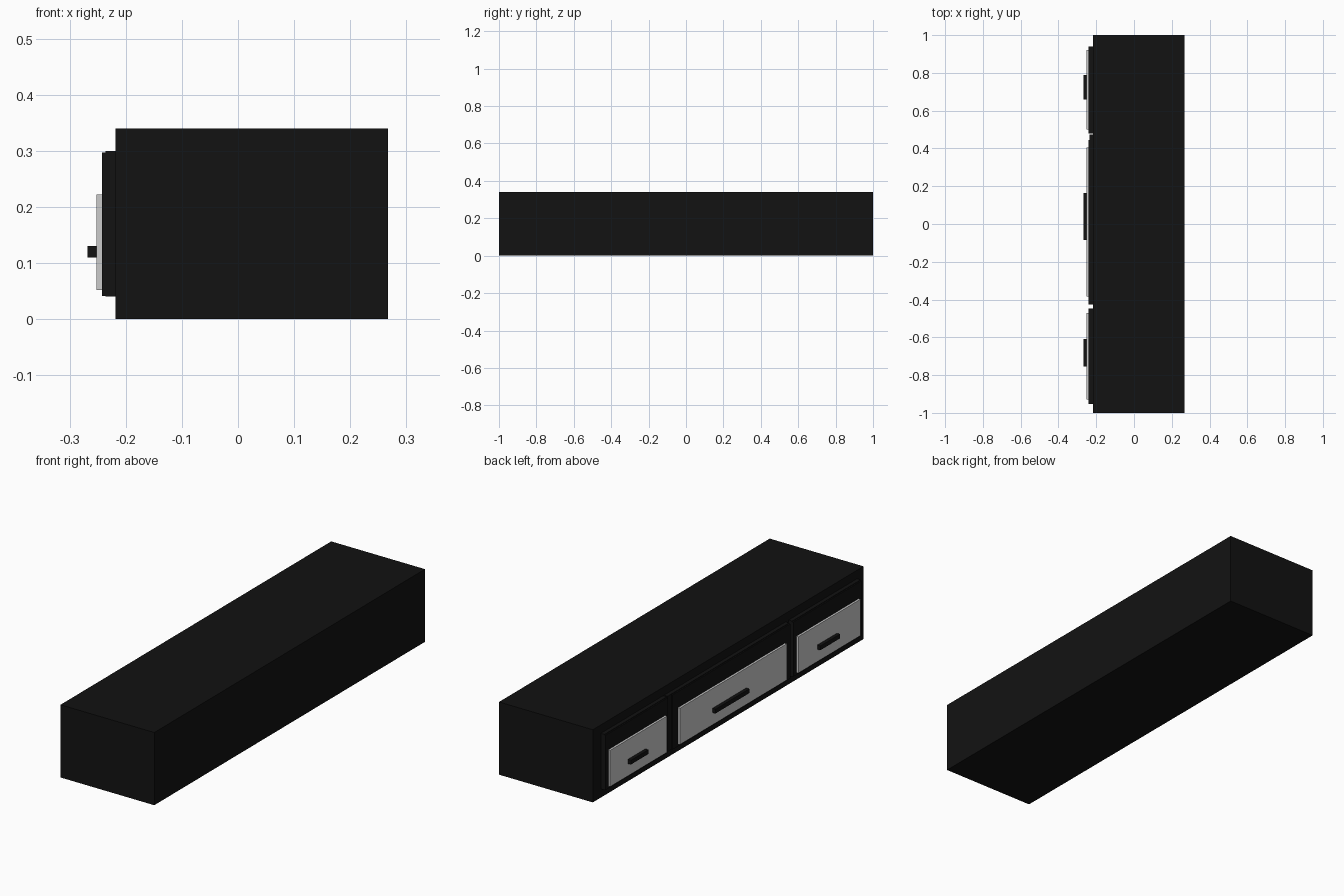
import bpy

if "Cube" in bpy.data.objects:
    bpy.data.objects.remove(bpy.data.objects["Cube"])

black = bpy.data.materials.new("black_finish")
black.diffuse_color = (0.006, 0.006, 0.006, 1)
black.use_nodes = True
black.node_tree.nodes["Principled BSDF"].inputs["Base Color"].default_value = black.diffuse_color


def box(name, x, y, z, mat=None):
    """Box from (min, max) extents on each axis."""
    bpy.ops.mesh.primitive_cube_add(size=1, location=[sum(r) / 2 for r in (x, y, z)])
    ob = bpy.context.object
    ob.name = name
    ob.scale = [r[1] - r[0] for r in (x, y, z)]
    bpy.ops.object.transform_apply(location=False, rotation=False, scale=True)
    if mat:
        ob.data.materials.append(mat)
    return ob


# Long cabinet body
box("cabinet_body", (-0.218, 0.267), (-1, 1), (0, 0.34), black)

# Drawers on the -x side: backing, front, grey panel and handle spans along y
drawers = {
    "left": ((0.48, 0.94), (0.48, 0.94), (0.50, 0.92), (0.66, 0.79)),
    "middle": ((-0.425, 0.473), (-0.425, 0.445), (-0.385, 0.405), (-0.085, 0.165)),
    "right": ((-0.953, -0.447), (-0.953, -0.447), (-0.93, -0.47), (-0.755, -0.61)),
}
for side, (backing, front, panel, handle) in drawers.items():
    box(side + "_drawer_backing", (-0.236, -0.217), backing, (0.04, 0.30), black)
    box(side + "_drawer_front", (-0.242, -0.235), front, (0.041, 0.297), black)
    box(side + "_drawer_panel", (-0.252, -0.241), panel, (0.052, 0.222))
    box(side + "_drawer_handle", (-0.268, -0.251), handle, (0.11, 0.13), black)
